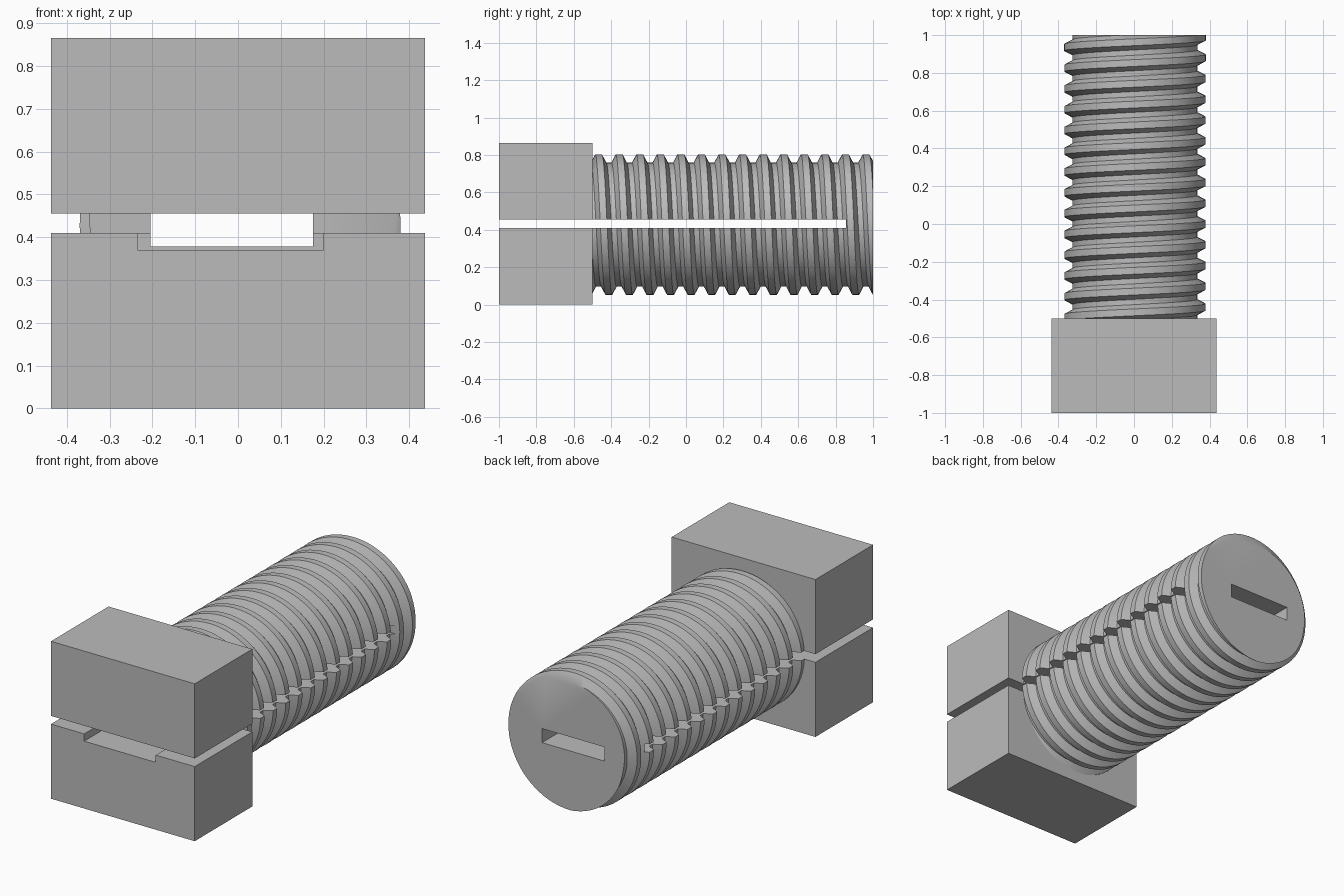
import bpy, bmesh
from math import cos, sin, tau, radians
from mathutils import Vector

old = bpy.data.objects.get("Cube")
if old:
    bpy.data.objects.remove(old, do_unlink=True)

grey = bpy.data.materials.new("steel grey")
grey.use_nodes = True
COLOUR = (0.5, 0.5, 0.5, 1)
grey.diffuse_color = COLOUR
grey.node_tree.nodes["Principled BSDF"].inputs["Base Color"].default_value = COLOUR


def add_object(name, bm):
    bmesh.ops.recalc_face_normals(bm, faces=bm.faces)
    mesh = bpy.data.meshes.new(name)
    bm.to_mesh(mesh)
    bm.free()
    mesh.materials.append(grey)
    obj = bpy.data.objects.new(name, mesh)
    bpy.context.collection.objects.link(obj)
    return obj


def prism(name, outline, y0, y1):
    """Extrude an x-z outline from y0 to y1."""
    bm = bmesh.new()
    face = bm.faces.new([bm.verts.new((x, y0, z)) for x, z in outline])
    new = bmesh.ops.extrude_face_region(bm, geom=[face])["geom"]
    verts = [g for g in new if isinstance(g, bmesh.types.BMVert)]
    bmesh.ops.translate(bm, verts=verts, vec=(0, y1 - y0, 0))
    return add_object(name, bm)


def rect(x0, x1, z0, z1):
    return [(x0, z0), (x1, z0), (x1, z1), (x0, z1)]


# Head: two blocks with a gap, the lower one with a shallow channel
W, FRONT, NECK, END = 0.437, -1.0, -0.5, 1.0
GAP0, GAP1, TOP = 0.41, 0.455, 0.865
prism("head_upper_block", rect(-W, W, GAP1, TOP), FRONT, NECK)
prism("head_lower_block",
      [(-W, 0), (W, 0), (W, GAP0), (0.2, GAP0), (0.2, 0.37),
       (-0.235, 0.37), (-0.235, GAP0), (-W, GAP0)], FRONT, NECK)

# Threaded shank: a tooth profile swept along a helix, trimmed flat at both ends
CX, CZ, CREST, ROOT = 0.005, 0.4275, 0.375, 0.331
PITCH, SEGS, TURNS = 0.11, 72, 17
tooth = [(-0.018, CREST), (0.018, CREST), (0.041, ROOT),
         (PITCH - 0.041, ROOT), (PITCH - 0.018, CREST)]
bm = bmesh.new()
previous = None
for i in range(SEGS * TURNS + 1):
    a = tau * i / SEGS
    y = END - 0.01 + 2 * PITCH - PITCH * i / SEGS
    ring = [bm.verts.new((CX + r * cos(a), y + dy, CZ + r * sin(a))) for dy, r in tooth]
    if previous:
        for k in range(len(tooth) - 1):
            bm.faces.new((previous[k], previous[k + 1], ring[k + 1], ring[k]))
    previous = ring
bmesh.ops.remove_doubles(bm, verts=bm.verts, dist=0.0001)
for y, direction in ((NECK, -1), (END, 1)):
    bmesh.ops.bisect_plane(bm, geom=bm.verts[:] + bm.edges[:] + bm.faces[:], dist=1e-6,
                           plane_co=Vector((0, y, 0)), plane_no=Vector((0, direction, 0)),
                           clear_outer=True)
bmesh.ops.holes_fill(bm, edges=[e for e in bm.edges if e.is_boundary], sides=0)
shank = add_object("threaded_shank", bm)


def cut(target, cutter):
    mod = target.modifiers.new("cut", 'BOOLEAN')
    mod.operation, mod.solver, mod.object = 'DIFFERENCE', 'EXACT', cutter
    bpy.context.view_layer.objects.active = target
    bpy.ops.object.modifier_apply(modifier=mod.name)
    bpy.data.objects.remove(cutter, do_unlink=True)


# Side slot that stops short of the end, and the narrower passage right through
cut(shank, prism("slot_cutter", rect(-0.6, 0.6, GAP0, GAP1), NECK - 0.1, 0.855))
cut(shank, prism("passage_cutter", rect(-0.205, 0.175, 0.378, GAP1), NECK - 0.2, END + 0.1))

bpy.ops.object.select_all(action='DESELECT')
shank.select_set(True)
bpy.context.view_layer.objects.active = shank
bpy.ops.object.shade_smooth_by_angle(angle=radians(30))
